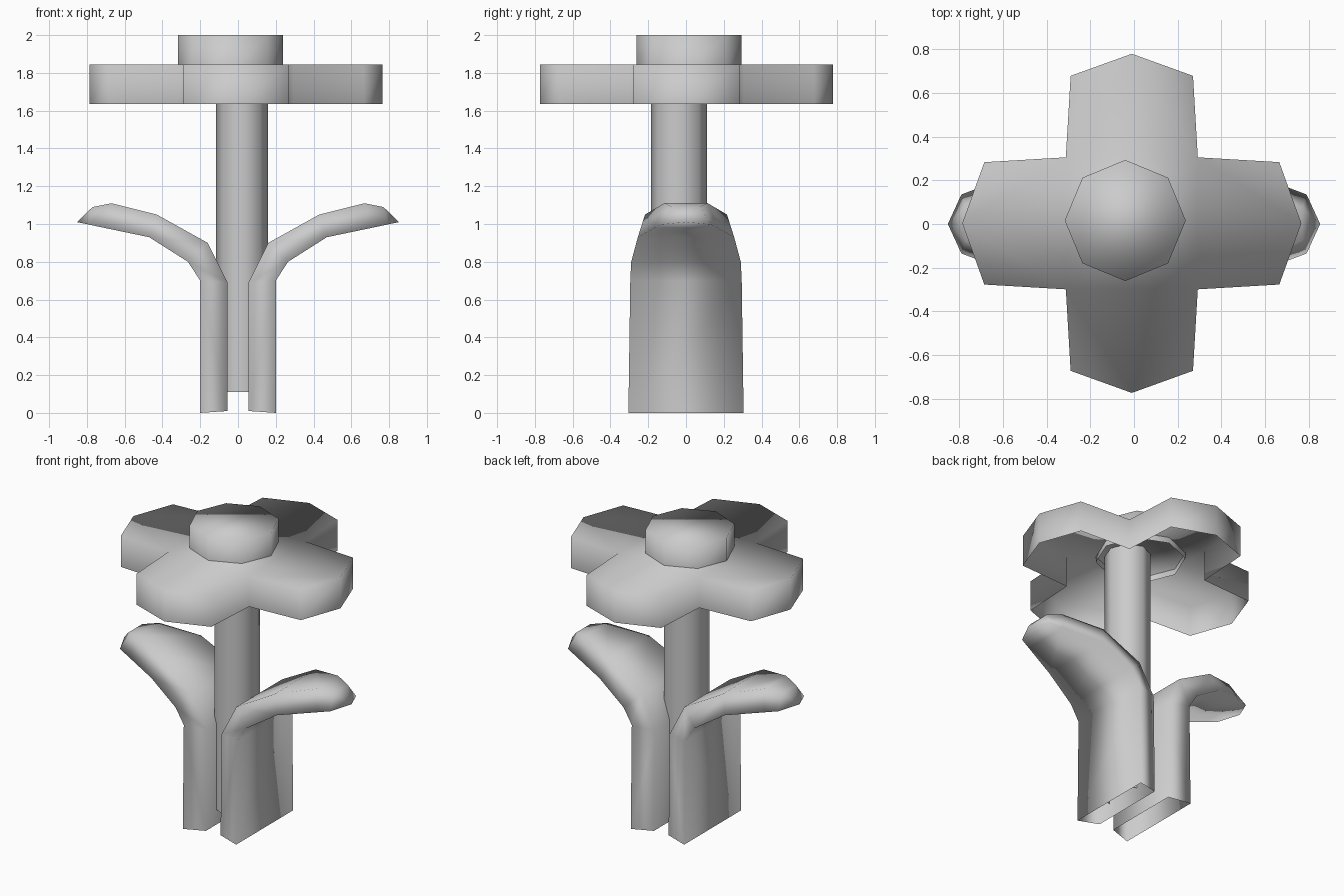
import bpy, bmesh, math

cube = bpy.data.objects.get("Cube")
if cube:
    bpy.data.objects.remove(cube, do_unlink=True)

grey = bpy.data.materials.new("soft_grey")
grey.use_nodes = True
colour = (0.6, 0.6, 0.6, 1)
grey.diffuse_color = colour
grey.node_tree.nodes["Principled BSDF"].inputs["Base Color"].default_value = colour


def loft(name, rings, cap_end=False, tip=None):
    """Skin matching rings with quads; optionally close the end or run it to a tip."""
    bm = bmesh.new()
    loops = [[bm.verts.new(p) for p in ring] for ring in rings]
    count = len(loops[0])
    for a, b in zip(loops, loops[1:]):
        for i in range(count):
            j = (i + 1) % count
            bm.faces.new((a[i], a[j], b[j], b[i]))
    if cap_end:
        bm.faces.new(loops[-1])
    if tip:
        point = bm.verts.new(tip)
        for i in range(count):
            bm.faces.new((loops[-1][i], loops[-1][(i + 1) % count], point))
    bmesh.ops.recalc_face_normals(bm, faces=bm.faces)
    # Open shells: make sure the walls face outwards
    bm.faces.ensure_lookup_table()
    centre = sum((v.co for v in loops[0]), loops[0][0].co * 0) / count
    face = bm.faces[0]
    if face.normal.dot(face.calc_center_median() - centre) < 0:
        bmesh.ops.reverse_faces(bm, faces=bm.faces)
    mesh = bpy.data.meshes.new(name)
    bm.to_mesh(mesh)
    bm.free()
    mesh.materials.append(grey)
    mesh.polygons.foreach_set("use_smooth", [True] * len(mesh.polygons))
    obj = bpy.data.objects.new(name, mesh)
    bpy.context.collection.objects.link(obj)
    return obj


def octagon(x, y, rx, ry, z):
    angles = [math.tau * i / 8 for i in range(8)]
    return [(x + rx * math.cos(a), y + ry * math.sin(a), z) for a in angles]


# Four-petal head, hollow underneath
def petal_ring(z):
    ring = []
    for k in range(4):
        c, s = math.cos(k * math.pi / 2), math.sin(k * math.pi / 2)
        for x, y in ((0.675, -0.28), (0.776, 0), (0.675, 0.28), (0.302, 0.302)):
            ring.append((c * x - s * y - 0.01, s * x + c * y + 0.003, z))
    return ring


loft("petals", [petal_ring(1.635), petal_ring(1.845)], cap_end=True)

# Raised flower centre and stem
loft("flower_centre", [octagon(-0.04, 0.016, 0.277, 0.277, z) for z in (1.805, 2.0)], cap_end=True)
loft("stem", [octagon(0.021, -0.037, 0.137, 0.148, z) for z in (0.11, 1.84)])

# Curling leaves: outer x, z, half width, then inner x, z, half width
sections = (
    (0.20, 0.0, 0.305, 0.055, 0.01, 0.265),
    (0.20, 0.70, 0.295, 0.055, 0.69, 0.255),
    (0.265, 0.80, 0.29, 0.16, 0.90, 0.245),
    (0.47, 0.93, 0.255, 0.43, 1.05, 0.217),
    (0.71, 0.98, 0.165, 0.67, 1.11, 0.115),
    (0.79, 0.997, 0.135, 0.77, 1.09, 0.075),
)
for side, label in ((1, "left"), (-1, "right")):
    rings = [[(side * ox, -ow, oz), (side * ox, ow, oz),
              (side * ix, iw, iz), (side * ix, -iw, iz)]
             for ox, oz, ow, ix, iz, iw in sections]
    loft(label + "_leaf", rings, tip=(side * 0.852, 0, 1.01))
